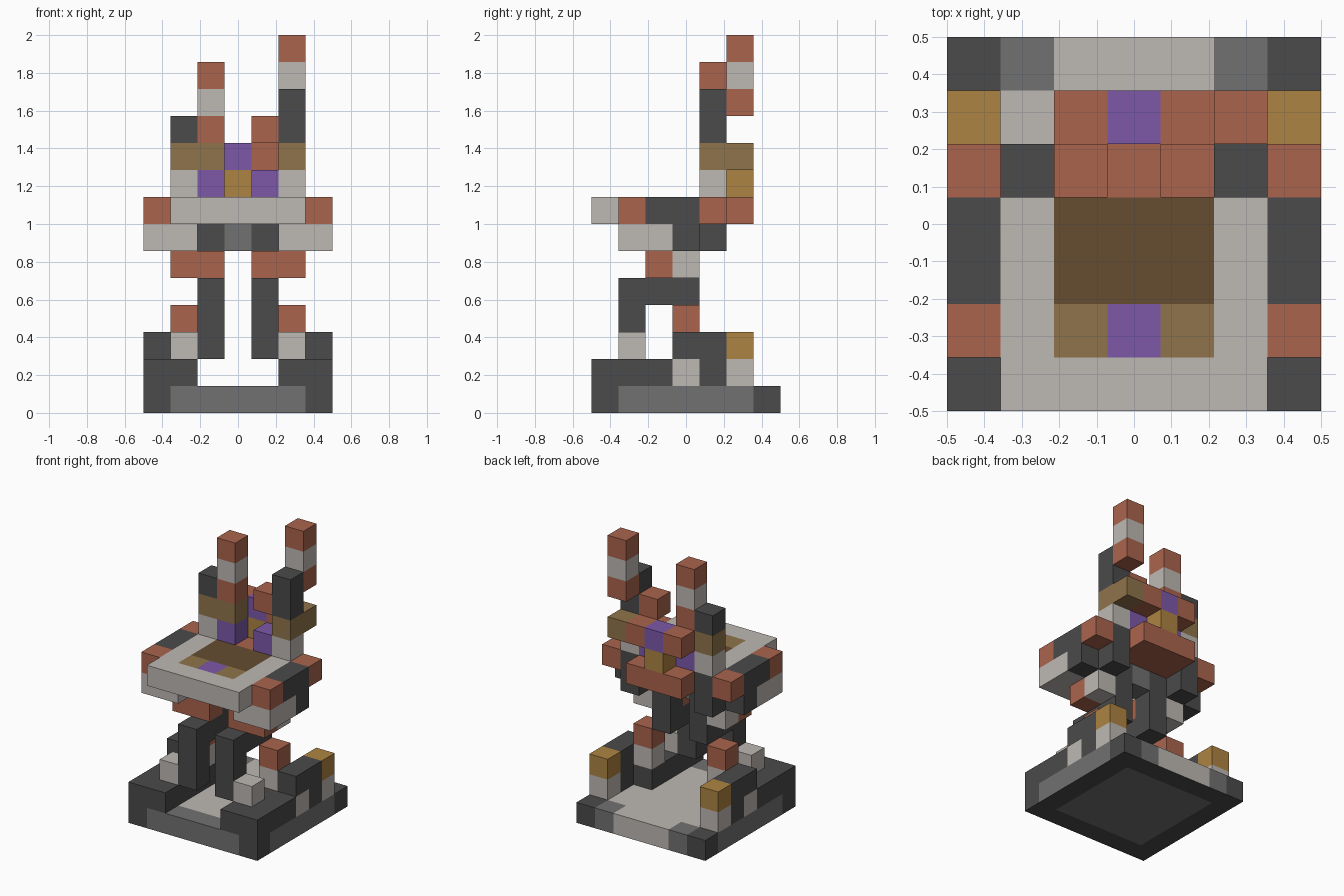
import bpy, bmesh
from mathutils import Vector

cube = bpy.data.objects.get("Cube")
if cube:
    bpy.data.objects.remove(cube, do_unlink=True)

UNIT = 1 / 7      # edge of one block
PALETTE = {
    "charcoal": (0.069, 0.069, 0.069),
    "mid_grey": (0.165, 0.165, 0.165),
    "pale_stone": (0.515, 0.485, 0.456),
    "terracotta": (0.402, 0.127, 0.074),
    "brown": (0.275, 0.174, 0.069),
    "gold": (0.423, 0.231, 0.054),
    "purple": (0.205, 0.098, 0.392),
    "dark_brown": (0.133, 0.074, 0.030),
}
NAMES = list(PALETTE)
MATS = []
for name, rgb in PALETTE.items():
    m = bpy.data.materials.new(name)
    m.use_nodes = True
    m.diffuse_color = (*rgb, 1)
    m.node_tree.nodes["Principled BSDF"].inputs["Base Color"].default_value = (*rgb, 1)
    MATS.append(m)

cells = {}        # block position -> (part, colour)


def span(v):
    return range(v[0], v[1] + 1) if isinstance(v, tuple) else (v,)


def fill(part, colour, xs, ys, zs, mirror=False):
    """Fill a range of blocks, optionally on both sides."""
    for x in span(xs):
        for y in span(ys):
            for z in span(zs):
                sides = {("left_" if x > 3 else "right_", x), ("right_" if x > 3 else "left_", 6 - x)} if mirror else {("", x)}
                for side, px in sides:
                    cells[px, y, z] = (side + part, colour)


# Base slab with dark corners and a pale floor
fill("base", "mid_grey", (0, 6), (0, 6), 0)
fill("base", "pale_stone", (1, 5), (1, 5), 0)
fill("base", "pale_stone", (2, 4), 6, 0)
for x in (0, 6):
    for y in (0, 6):
        fill("base", "charcoal", x, y, 0)

# Feet and side posts
fill("foot", "charcoal", (5, 6), (0, 2), 1, True)
fill("foot", "charcoal", 5, 3, 1, True)
fill("foot", "pale_stone", 6, 3, 1, True)
fill("foot", "charcoal", 6, 4, 1, True)
fill("foot", "charcoal", 6, (3, 4), 2, True)
fill("heel_post", "pale_stone", 6, 5, 1, True)
fill("heel_post", "gold", 6, 5, 2, True)
fill("toe_block", "pale_stone", 5, 1, 2, True)
fill("ankle_post", "pale_stone", 5, 3, 2, True)
fill("ankle_post", "terracotta", 5, 3, 3, True)

# Bent legs
fill("leg", "charcoal", 4, 1, (2, 4), True)
fill("leg", "charcoal", 4, (2, 3), 4, True)
fill("leg", "charcoal", 4, 3, (5, 6), True)
fill("thigh", "terracotta", (4, 5), 2, 5, True)
fill("thigh", "pale_stone", 5, 3, 5, True)

# Lower body
fill("pelvis", "mid_grey", 3, 3, 6)
fill("hip", "charcoal", (5, 6), 3, 6, True)
fill("hip", "pale_stone", (5, 6), (1, 2), 6, True)
fill("hip", "charcoal", 5, 4, (6, 7), True)

# Wide deck with an inlaid seat
fill("deck", "pale_stone", (1, 5), (0, 3), 7)
fill("deck", "dark_brown", (2, 4), (2, 3), 7)
fill("deck", "brown", (2, 4), 1, 7)
fill("deck", "purple", 3, 1, 7)
fill("deck", "terracotta", (2, 4), (4, 5), 7)
fill("deck_arm", "terracotta", 6, 1, 7, True)
fill("deck_arm", "charcoal", 6, (2, 3), 7, True)
fill("deck_arm", "terracotta", 6, 4, 7, True)

# Backrest
fill("backrest", "pale_stone", 5, 4, 8, True)
fill("backrest", "purple", 4, 4, 8, True)
fill("back_spine", "gold", 3, 5, 8)
fill("back_spine", "purple", 3, 5, 9)
fill("back_rail", "terracotta", 4, 5, 9, True)
fill("backrest", "brown", 5, 4, 9, True)
fill("back_rail", "brown", 5, 5, 9)
fill("back_rail", "brown", 2, 4, 9)

# Uneven towers
fill("shoulder", "charcoal", 5, 4, 10, True)
fill("shoulder", "charcoal", 5, 4, 11)
fill("small_block", "terracotta", 4, 4, 10)
for part, x, y, z in (("short_tower", 2, 4, 10), ("tall_tower", 5, 5, 11)):
    for i, colour in enumerate(("terracotta", "pale_stone", "terracotta")):
        fill(part, colour, x, y, z + i)

# Mesh of the exposed block faces, one object per part
AXES = [Vector(a) for a in ((1, 0, 0), (0, 1, 0), (0, 0, 1))]
for part in sorted({p for p, _ in cells.values()}):
    bm = bmesh.new()
    for pos, (owner, colour) in cells.items():
        if owner != part:
            continue
        centre = Vector(pos) + Vector((-3, -3, 0.5))
        for i in range(3):
            for sign in (1, -1):
                n = AXES[i] * sign
                if tuple(int(c) for c in Vector(pos) + n) in cells:
                    continue
                u, v = AXES[(i + 1) % 3], AXES[(i + 2) % 3] * sign
                corners = [n - u - v, n + u - v, n + u + v, n - u + v]
                face = bm.faces.new([bm.verts.new((centre + c / 2) * UNIT) for c in corners])
                shade = colour
                # Underside: dark rim around a grey panel
                if part == "base" and n.z < 0:
                    rim = pos[0] in (0, 6) or pos[1] in (0, 6)
                    shade = "charcoal" if rim else "mid_grey"
                face.material_index = NAMES.index(shade)
    bmesh.ops.remove_doubles(bm, verts=bm.verts, dist=0.001)
    mesh = bpy.data.meshes.new(part)
    bm.to_mesh(mesh)
    bm.free()
    for m in MATS:
        mesh.materials.append(m)
    bpy.context.collection.objects.link(bpy.data.objects.new(part, mesh))
